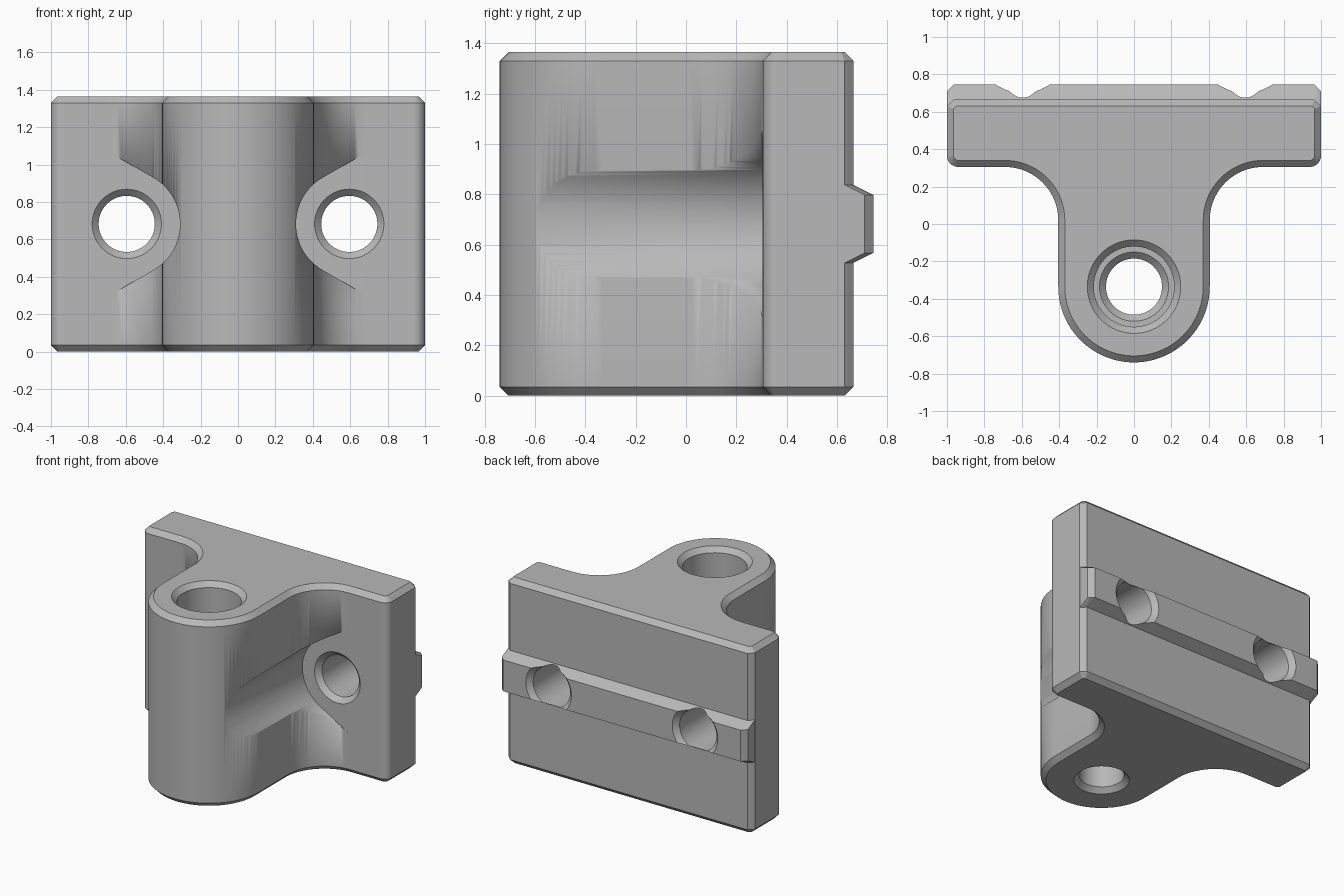
import bpy, bmesh
from math import sin, cos, pi, radians

cube = bpy.data.objects.get("Cube")
if cube:
    bpy.data.objects.remove(cube, do_unlink=True)

HEIGHT = 1.365
MID = HEIGHT / 2
CH = 0.035          # common chamfer
FRONT, BACK = 0.305, 0.665
BOSS_R, BOSS_Y = 0.405, -0.335
FILLET = 0.285
SCREW_X, SCREW_R = 0.595, 0.15

grey = bpy.data.materials.new("plain grey")
grey.use_nodes = True
grey.diffuse_color = (0.48, 0.48, 0.48, 1)
grey.node_tree.nodes["Principled BSDF"].inputs["Base Color"].default_value = grey.diffuse_color


def loft(name, rings):
    """Closed solid through a list of equal-length point rings."""
    bm = bmesh.new()
    loops = [[bm.verts.new(p) for p in ring] for ring in rings]
    n = len(loops[0])
    for a, b in zip(loops, loops[1:]):
        for i in range(n):
            j = (i + 1) % n
            bm.faces.new((a[i], a[j], b[j], b[i]))
    bm.faces.new(loops[0])
    bm.faces.new(loops[-1])
    bmesh.ops.recalc_face_normals(bm, faces=bm.faces)
    mesh = bpy.data.meshes.new(name)
    bm.to_mesh(mesh)
    bm.free()
    mesh.materials.append(grey)
    obj = bpy.data.objects.new(name, mesh)
    bpy.context.collection.objects.link(obj)
    return obj


def arc(cx, cy, r, start, end, steps):
    angles = [radians(start + (end - start) * i / steps) for i in range(steps + 1)]
    return [(cx + r * cos(a), cy + r * sin(a)) for a in angles]


def circle(r, n=64):
    return [(r * cos(2 * pi * i / n), r * sin(2 * pi * i / n)) for i in range(n)]


def outline(d):
    """T-shaped plan, inset by d."""
    half = arc(0, BOSS_Y, BOSS_R - d, -90, 0, 24)
    half += arc(BOSS_R + FILLET, FRONT - FILLET, FILLET + d, 180, 90, 20)
    half += arc(0.94, FRONT + 0.06, 0.06 - d, -90, 0, 6)
    c = CH + d * 0.414
    half += [(1 - d, BACK - c), (1 - c, BACK - d)]
    return half + [(-x, y) for x, y in reversed(half[1:])]


def combine(target, other, operation):
    mod = target.modifiers.new(operation, 'BOOLEAN')
    mod.operation = operation
    mod.solver = 'EXACT'
    mod.object = other
    bpy.context.view_layer.objects.active = target
    bpy.ops.object.modifier_apply(modifier=mod.name)
    bpy.data.objects.remove(other, do_unlink=True)


# Body: plate and rounded boss with chamfered rims
levels = [(0, CH), (CH, 0), (HEIGHT - CH, 0), (HEIGHT, CH)]
body = loft("mounting_bracket", [[(x, y, z) for x, y in outline(d)] for z, d in levels])

# Locating rail across the back, with chamfered ends
rail_profile = [(0.5, -0.2375), (0.745, -0.115), (0.745, 0.115), (0.5, 0.2375)]
rail_ends = [(-0.9995, CH), (-1 + CH, 0), (1 - CH, 0), (0.9995, CH)]
rail = loft("rail", [[(x, y - s, MID + h) for y, h in rail_profile] for x, s in rail_ends])
combine(body, rail, 'UNION')

for side in (-1, 1):
    # Tool channel: round inner side, flaring outwards
    channel = arc(SCREW_X, 0, 0.285, 120, 240, 32)
    flare = 0.247 + (0.74 - 0.4525) * 0.577
    channel += [(0.74, -flare), (0.74, flare)]
    combine(body, loft("channel_cutter", [[(side * x, y, MID + h) for x, h in channel]
                                          for y in (-1, FRONT - 0.0005)]), 'DIFFERENCE')
    # Screw hole, countersunk at both ends
    steps = [(0.27, 0.22), (0.34, SCREW_R), (0.71, SCREW_R), (0.79, 0.23)]
    combine(body, loft("screw_cutter", [[(side * SCREW_X + x, y, MID + h) for x, h in circle(r)]
                                        for y, r in steps]), 'DIFFERENCE')

# Vertical bore with a wide upper seat
steps = [(-0.05, 0.235), (CH, 0.15), (0.915, 0.15), (0.95, 0.185),
         (0.95, 0.215), (HEIGHT - CH, 0.215), (HEIGHT + 0.05, 0.30)]
combine(body, loft("bore_cutter", [[(x, BOSS_Y + y, z) for x, y in circle(r)]
                                   for z, r in steps]), 'DIFFERENCE')

# Smooth shading, with a soft lip along the channels
bpy.ops.object.select_all(action='DESELECT')
body.select_set(True)
bpy.context.view_layer.objects.active = body
bpy.ops.object.shade_smooth_by_angle(angle=radians(30))


def on_channel(p):
    return 0.29 < abs(p.x) < 0.72 and p.y < FRONT - 0.005 and 0.25 < p.z < 1.12


for edge in body.data.edges:
    if all(on_channel(body.data.vertices[v].co) for v in edge.vertices):
        edge.use_edge_sharp = False
weighted = body.modifiers.new("soft_normals", 'WEIGHTED_NORMAL')
weighted.keep_sharp = True
